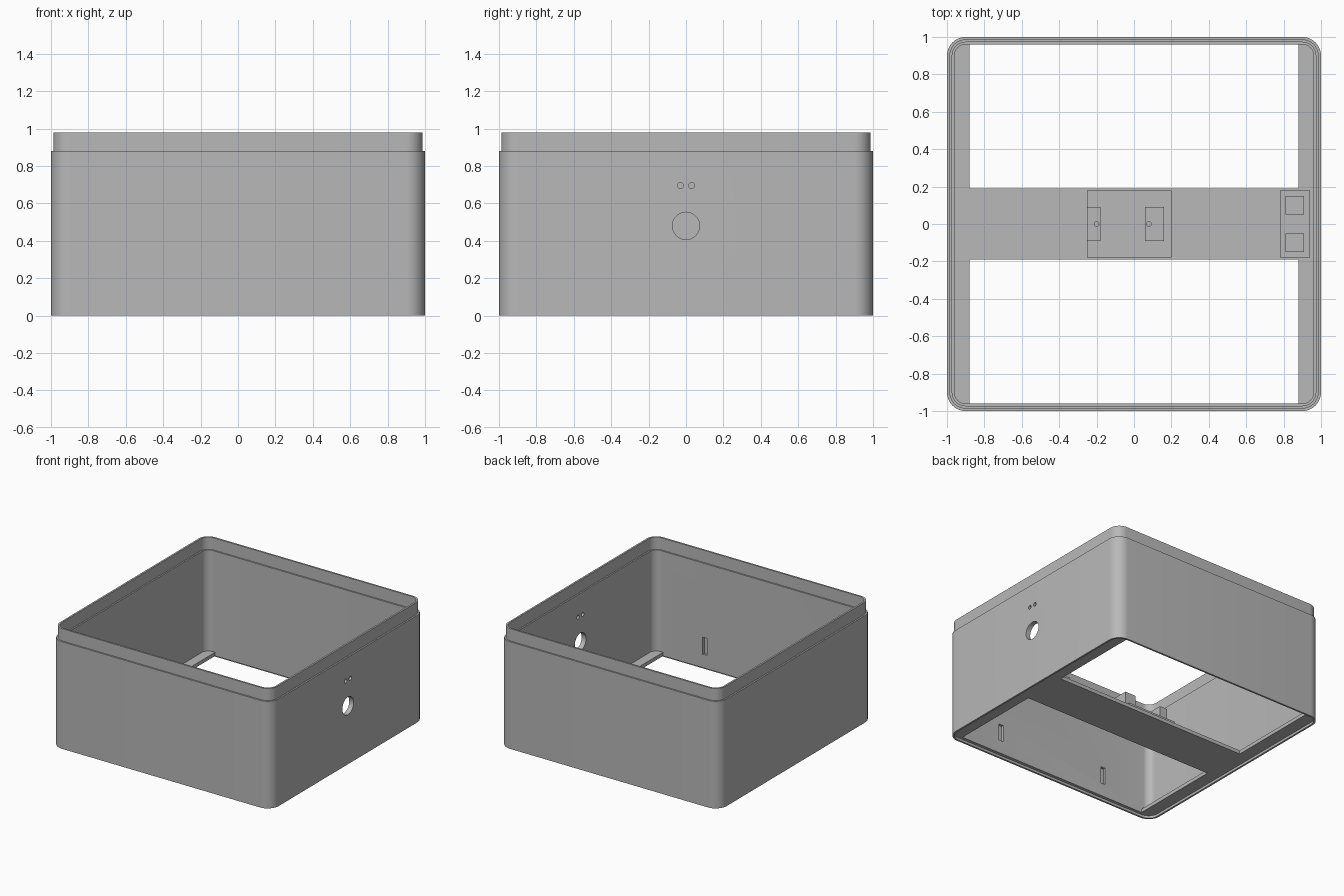
import bpy, bmesh, math
from mathutils import Matrix

old = bpy.data.objects.get("Cube")
if old:
    bpy.data.objects.remove(old, do_unlink=True)

# One grey for the whole housing
grey = bpy.data.materials.new("plain grey")
grey.use_nodes = True
colour = (0.48, 0.48, 0.48, 1)
grey.diffuse_color = colour
grey.node_tree.nodes["Principled BSDF"].inputs["Base Color"].default_value = colour


def make(name, bm):
    bmesh.ops.recalc_face_normals(bm, faces=bm.faces)
    mesh = bpy.data.meshes.new(name)
    bm.to_mesh(mesh)
    bm.free()
    mesh.materials.append(grey)
    obj = bpy.data.objects.new(name, mesh)
    bpy.context.scene.collection.objects.link(obj)
    return obj


def box(name, x, y, z):
    bm = bmesh.new()
    bmesh.ops.create_cube(bm, size=1)
    for v in bm.verts:
        for i, (lo, hi) in enumerate((x, y, z)):
            v.co[i] = lo if v.co[i] < 0 else hi
    return make(name, bm)


def rod(name, centre, radius, length, along_x=False):
    bm = bmesh.new()
    bmesh.ops.create_cone(bm, cap_ends=True, segments=32, radius1=radius,
                          radius2=radius, depth=length)
    turn = Matrix.Rotation(math.pi / 2 if along_x else 0, 4, 'Y')
    bmesh.ops.transform(bm, matrix=Matrix.Translation(centre) @ turn, verts=bm.verts)
    return make(name, bm)


def select(obj):
    bpy.ops.object.select_all(action='DESELECT')
    obj.select_set(True)
    bpy.context.view_layer.objects.active = obj


def cut(obj, cutters):
    select(obj)
    for c in cutters:
        mod = obj.modifiers.new("cut", 'BOOLEAN')
        mod.operation = 'DIFFERENCE'
        mod.solver = 'EXACT'
        mod.object = c
        bpy.ops.object.modifier_apply(modifier=mod.name)
        bpy.data.objects.remove(c, do_unlink=True)


def rounded_square(half, steps=10):
    r = half - 0.9
    pts = []
    for q in range(4):
        cx = 0.9 if q in (0, 3) else -0.9
        cy = 0.9 if q < 2 else -0.9
        for s in range(steps + 1):
            a = (q + s / steps) * math.pi / 2
            pts.append((cx + r * math.cos(a), cy + r * math.sin(a)))
    return pts


# Wall with stacking lip above and matching rebate below
profile = [(1, 0), (1, 0.88), (0.987, 0.88), (0.987, 0.98), (0.972, 0.98),
           (0.972, 0.88), (0.96, 0.88), (0.96, 0.02), (0.985, 0.02), (0.985, 0)]
bm = bmesh.new()
rings = [[bm.verts.new((x, y, z)) for x, y in rounded_square(h)] for h, z in profile]
for k, ring in enumerate(rings):
    nxt = rings[(k + 1) % len(rings)]
    for i in range(len(ring)):
        j = (i + 1) % len(ring)
        bm.faces.new((ring[i], ring[j], nxt[j], nxt[i]))
wall = make("wall_shell", bm)

# Round ports in one side, two shallow slots inside the front
cutters = [rod("port_cutter", (0.98, 0, 0.48), 0.073, 0.2, True)]
for s in (-1, 1):
    cutters.append(rod("pin_cutter", (0.98, s * 0.03, 0.695), 0.016, 0.2, True))
    cutters.append(box("slot_cutter", (s * 0.5 - 0.02, s * 0.5 + 0.02),
                       (-0.98, -0.9), (0.13, 0.27)))
cut(wall, cutters)
select(wall)
bpy.ops.object.shade_smooth_by_angle(angle=math.radians(30))

# Floor: cross band and two side strips
floor_z = (0.02, 0.05)
box("floor_band", (-0.97, 0.97), (-0.19, 0.19), floor_z)
box("left_floor_strip", (0.88, 0.97), (-0.96, 0.96), floor_z)
box("right_floor_strip", (-0.97, -0.88), (-0.96, 0.96), floor_z)

# Mounting plate with two drilled posts
box("mount_plate", (-0.25, 0.2), (-0.18, 0.18), (0.05, 0.07))
for name, x, hole_x in (("outer_post", (-0.25, -0.18), -0.2),
                        ("inner_post", (0.06, 0.16), 0.08)):
    post = box(name, x, (-0.09, 0.09), (0.07, 0.22))
    cut(post, [rod("drill_cutter", (hole_x, 0, 0.22), 0.012, 0.2)])

# Side plate with two square pads
box("side_plate", (0.78, 0.94), (-0.18, 0.18), (0.05, 0.07))
for name, y in (("front_pad", (-0.15, -0.05)), ("back_pad", (0.05, 0.15))):
    box(name, (0.81, 0.91), y, (0.07, 0.1))
